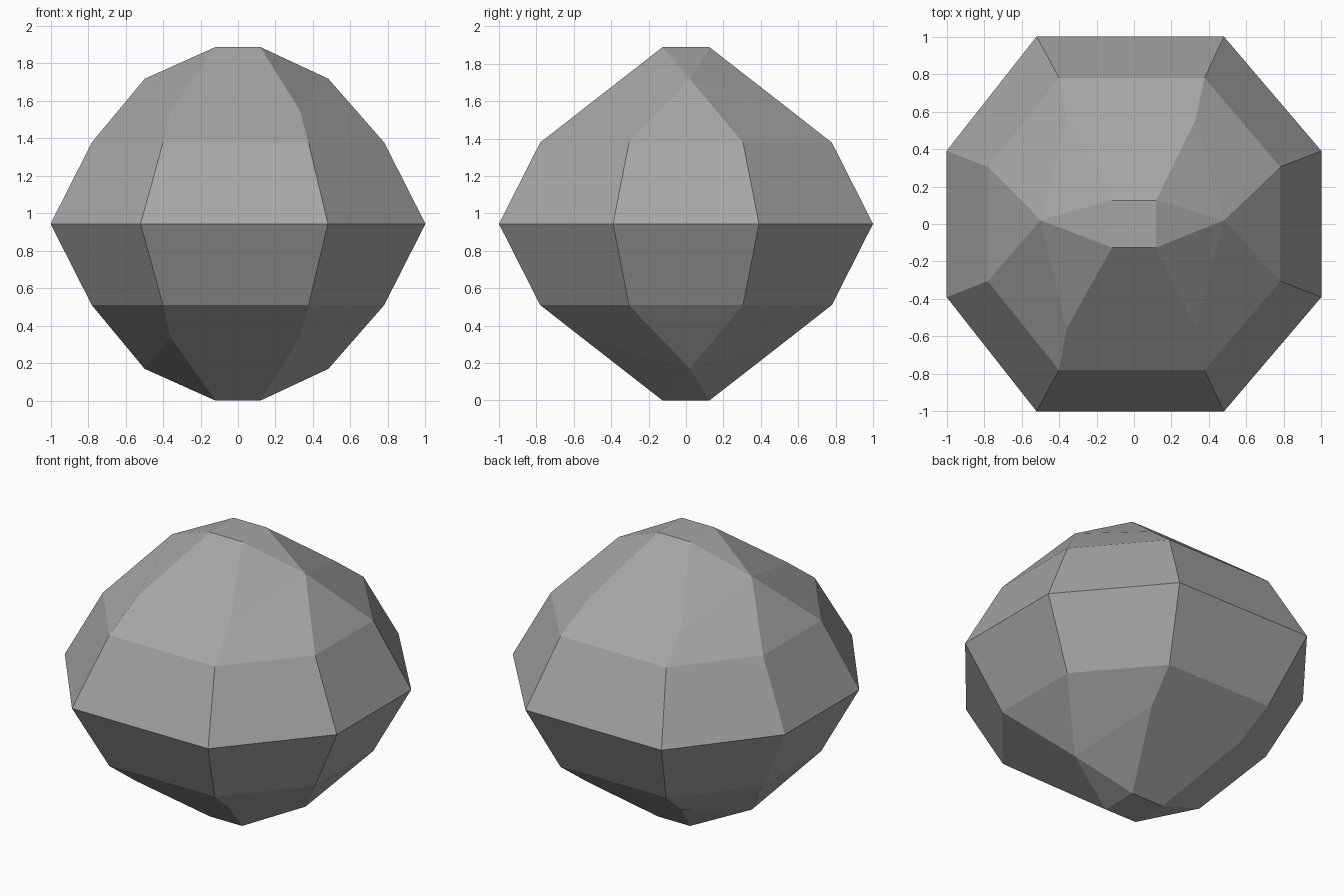
import bpy
import bmesh

cube = bpy.data.objects.get("Cube")
if cube:
    bpy.data.objects.remove(cube)

MID = 0.944  # height of the widest edge loop

# Corners of one octant: x, y, height from the middle, sideways drift
POINTS = {
    "belt_end": (0.50, 1.0, 0.0, -0.02),
    "belt_side": (1.0, 0.39, 0.0, 0.0),
    "ring_end": (0.388, 0.78, 0.434, -0.012),
    "ring_side": (0.78, 0.305, 0.434, 0.0),
    "shoulder": (0.345, 0.56, 0.606, -0.015),
    "peak_side": (0.49, 0.02, 0.774, -0.008),
    "cap": (0.118, 0.126, 0.944, 0.0),
}

bm = bmesh.new()
verts = {}


def corner(name, sx, sy, sz):
    """Shared vertex of a named corner in the octant given by the signs."""
    x, y, h, drift = POINTS[name]
    if name == "peak_side":
        sy = 1  # one single corner on each side, just off centre
    co = (sx * x + drift, sy * y, MID + sz * h)
    key = tuple(round(c, 4) for c in co)
    if key not in verts:
        verts[key] = bm.verts.new(co)
    return verts[key]


def face(*corners):
    bm.faces.new([corner(*c) for c in corners])


SIGNS = (-1, 1)
for sz in SIGNS:
    # Flat cap
    face(*[("cap", sx, sy, sz) for sx, sy in ((-1, -1), (1, -1), (1, 1), (-1, 1))])

    # Front and back facets
    for sy in SIGNS:
        face(("belt_end", -1, sy, sz), ("belt_end", 1, sy, sz),
             ("ring_end", 1, sy, sz), ("ring_end", -1, sy, sz))
        face(*[(n, 1, sy, sz) for n in ("ring_end", "shoulder", "cap")],
             *[(n, -1, sy, sz) for n in ("cap", "shoulder", "ring_end")])

    for sx in SIGNS:
        # Left and right facets
        face(("belt_side", sx, -1, sz), ("belt_side", sx, 1, sz),
             ("ring_side", sx, 1, sz), ("ring_side", sx, -1, sz))
        face(("ring_side", sx, -1, sz), ("ring_side", sx, 1, sz),
             ("peak_side", sx, 1, sz))
        face(("cap", sx, -1, sz), ("cap", sx, 1, sz), ("peak_side", sx, 1, sz))

        # Diagonal facets
        for sy in SIGNS:
            for names in (("belt_end", "belt_side", "ring_side", "ring_end"),
                          ("ring_end", "ring_side", "peak_side", "shoulder"),
                          ("shoulder", "peak_side", "cap")):
                face(*[(n, sx, sy, sz) for n in names])

bmesh.ops.recalc_face_normals(bm, faces=bm.faces[:])
mesh = bpy.data.meshes.new("faceted_rock")
bm.to_mesh(mesh)
bm.free()

# Plain grey stone
stone = bpy.data.materials.new("stone_grey")
stone.use_nodes = True
colour = (0.38, 0.38, 0.38, 1.0)
stone.diffuse_color = colour
stone.node_tree.nodes["Principled BSDF"].inputs["Base Color"].default_value = colour
mesh.materials.append(stone)

rock = bpy.data.objects.new("faceted_rock", mesh)
bpy.context.scene.collection.objects.link(rock)
